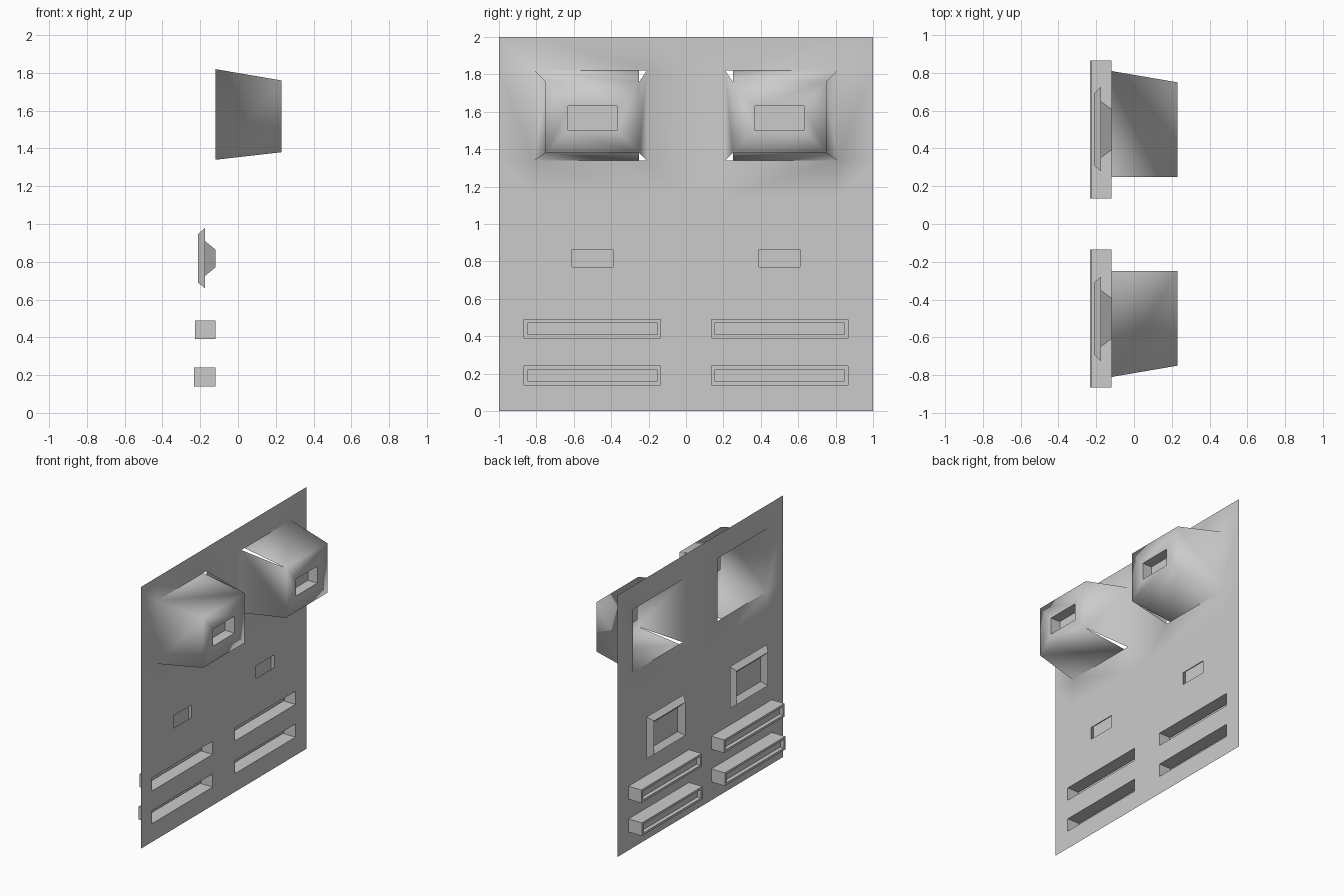
import bpy, bmesh, math

if "Cube" in bpy.data.objects:
    bpy.data.objects.remove(bpy.data.objects["Cube"])

WALL_X, FRONT_X = -0.12, 0.23


def loop(x, y0, y1, z0, z1):
    """Rectangle in a plane of constant x, counter-clockwise seen from +x."""
    return [(x, y0, z0), (x, y1, z0), (x, y1, z1), (x, y0, z1)]


def face(bm, pts):
    bm.faces.new([bm.verts.new(p) for p in pts])


def bands(bm, loops, cap=True):
    """Skin consecutive rectangles and close the last one."""
    for a, b in zip(loops, loops[1:]):
        for i in range(4):
            j = (i + 1) % 4
            face(bm, (a[i], a[j], b[j], b[i]))
    if cap:
        face(bm, loops[-1])


def grid(bm, x, ys, zs, holes):
    """Flat panel split along ys and zs, leaving out cells inside holes."""
    for y0, y1 in zip(ys, ys[1:]):
        for z0, z1 in zip(zs, zs[1:]):
            cy, cz = (y0 + y1) / 2, (z0 + z1) / 2
            if not any(a < cy < b and c < cz < d for a, b, c, d in holes):
                face(bm, loop(x, y0, y1, z0, z1))


def finish(bm, name, angle):
    bmesh.ops.remove_doubles(bm, verts=bm.verts, dist=0.0005)
    me = bpy.data.meshes.new(name)
    bm.to_mesh(me)
    bm.free()
    ob = bpy.data.objects.new(name, me)
    bpy.context.collection.objects.link(ob)
    for p in me.polygons:
        p.use_smooth = True
    me.set_sharp_from_angle(angle=math.radians(angle))
    mir = ob.modifiers.new("mirror", 'MIRROR')
    mir.use_axis = (False, True, False)
    return ob


slots = [(0.135, 0.865, 0.14, 0.24), (0.135, 0.865, 0.39, 0.49)]
small_window = (0.39, 0.61, 0.77, 0.865)
bay = (0.21, 0.81, 1.34, 1.82)
bay_window = (0.37, 0.63, 1.50, 1.63)

# wall: lower part with slot and small window openings, upper part with bay opening
bm = bmesh.new()
grid(bm, WALL_X, [0, 0.135, 0.39, 0.61, 0.865, 1],
     [0, 0.14, 0.24, 0.39, 0.49, 0.77, 0.865, 1.14], slots + [small_window])
grid(bm, WALL_X, [0, 0.21, 0.81, 1], [1.14, 1.34, 1.82, 2], [bay])

# projecting bay: tapered sides, with slits at the inner corners
y0, y1, z0, z1 = 0.25, 0.75, 1.38, 1.76
f = loop(FRONT_X, y0, y1, z0, z1)
b = loop(WALL_X, *bay)
b_low, b_high = (WALL_X, y0, 1.34), (WALL_X, y0, 1.82)
face(bm, (b_low, b[1], f[1], f[0]))
face(bm, (b[1], b[2], f[2], f[1]))
face(bm, (b[2], b_high, f[3], f[2]))
face(bm, (b[3], b[0], f[0], f[3]))

# bay front with recessed window
bands(bm, [f, loop(FRONT_X, *bay_window), loop(FRONT_X - 0.08, *bay_window)])
finish(bm, "wall_with_bays", 89.6)

# long slots: deep trays with a panel pressed in from behind
bm = bmesh.new()
for (a, c, d, e), back in zip(slots, (-0.234, -0.228)):
    inner = (a + 0.018, c - 0.018, d + 0.017, e - 0.017)
    bands(bm, [loop(WALL_X, a, c, d, e), loop(back, a, c, d, e),
               loop(back, *inner), loop(back + 0.03, *inner)])
finish(bm, "slot_trays", 30)

# small window: flared reveal, pane and raised frame behind the wall
bm = bmesh.new()
pane = loop(-0.175, 0.35, 0.65, 0.725, 0.91)
bands(bm, [loop(WALL_X, *small_window), pane])
finish(bm, "small_windows", 30)

bm = bmesh.new()
bands(bm, [pane, loop(-0.212, 0.31, 0.69, 0.69, 0.945),
           loop(-0.175, 0.28, 0.725, 0.66, 0.98)], cap=False)
bmesh.ops.reverse_faces(bm, faces=bm.faces)
finish(bm, "rear_window_frames", 30)
